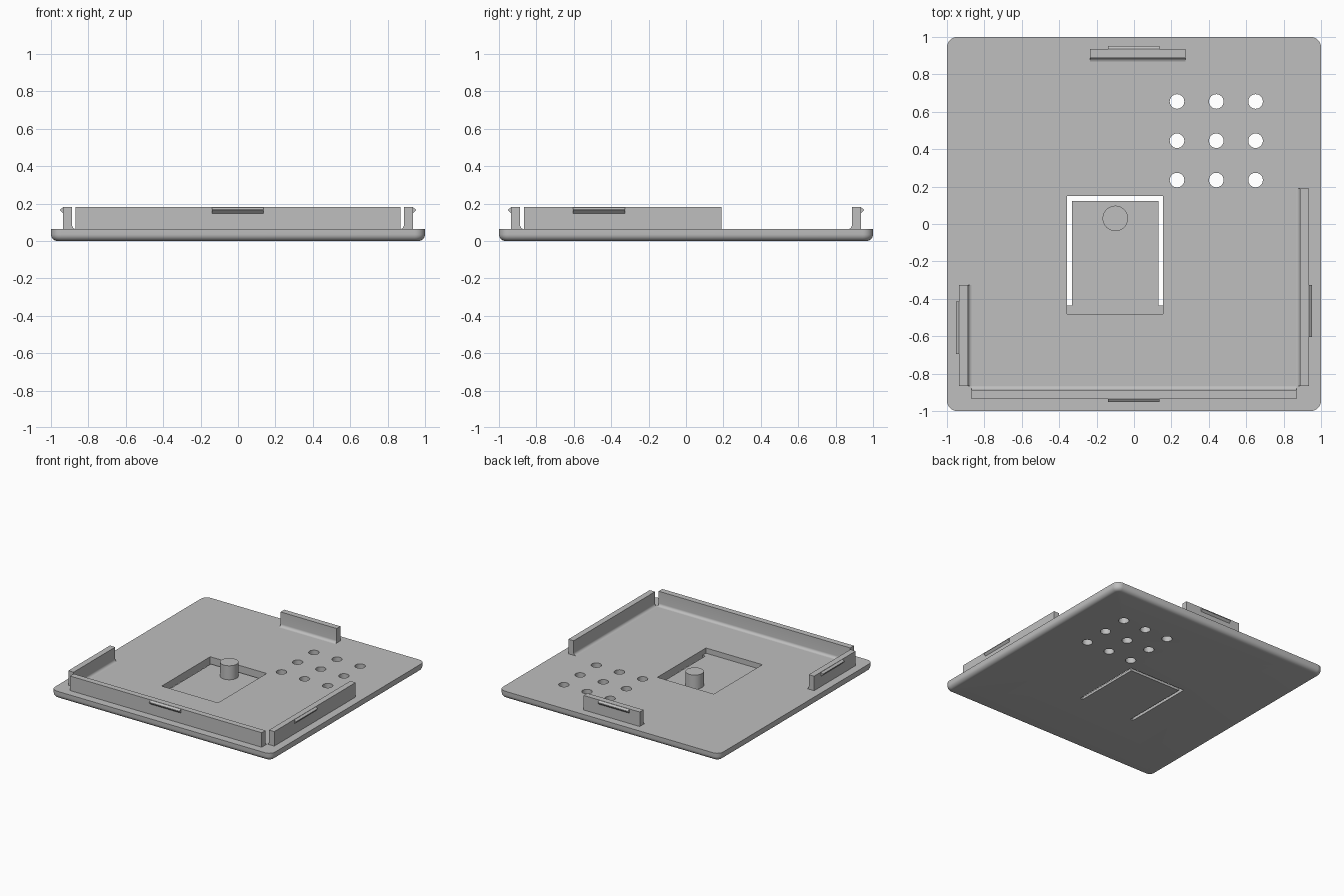
import bpy, bmesh, math
from mathutils import Matrix, Vector

if "Cube" in bpy.data.objects:
    bpy.data.objects.remove(bpy.data.objects["Cube"])

TOP = 0.063      # plate thickness
RIM = 0.182      # wall height
FLOOR = 0.02     # thickness of the flexible tab

grey = bpy.data.materials.new("light grey plastic")
grey.diffuse_color = (0.52, 0.52, 0.52, 1)
grey.use_nodes = True
grey.node_tree.nodes["Principled BSDF"].inputs["Base Color"].default_value = grey.diffuse_color


def finish(name, bm):
    bmesh.ops.recalc_face_normals(bm, faces=bm.faces)
    mesh = bpy.data.meshes.new(name)
    bm.to_mesh(mesh)
    bm.free()
    mesh.materials.append(grey)
    ob = bpy.data.objects.new(name, mesh)
    bpy.context.collection.objects.link(ob)
    return ob


def activate(ob):
    bpy.ops.object.select_all(action='DESELECT')
    ob.select_set(True)
    bpy.context.view_layer.objects.active = ob


def smooth(ob):
    activate(ob)
    bpy.ops.object.shade_smooth_by_angle(angle=math.radians(30))


def box(bm, x0, x1, y0, y1, z0, z1):
    m = Matrix.Translation(((x0 + x1) / 2, (y0 + y1) / 2, (z0 + z1) / 2))
    m = m @ Matrix.Diagonal((x1 - x0, y1 - y0, z1 - z0, 1))
    bmesh.ops.create_cube(bm, size=1, matrix=m)


def cylinder(bm, x, y, r, z0, z1, sides):
    bmesh.ops.create_cone(bm, cap_ends=True, segments=sides, radius1=r, radius2=r,
                          depth=z1 - z0, matrix=Matrix.Translation((x, y, (z0 + z1) / 2)))


def prism(bm, profile, x0, x1):
    """Extrude a (y, z) profile along x."""
    face = bm.faces.new([bm.verts.new((x0, y, z)) for y, z in profile])
    ext = bmesh.ops.extrude_face_region(bm, geom=[face])
    verts = [v for v in ext["geom"] if isinstance(v, bmesh.types.BMVert)]
    bmesh.ops.translate(bm, verts=verts, vec=(x1 - x0, 0, 0))


def cut(ob, build):
    bm = bmesh.new()
    build(bm)
    cutter = finish("cutter", bm)
    cutter.hide_render = True
    mod = ob.modifiers.new("cut", 'BOOLEAN')
    mod.operation = 'DIFFERENCE'
    mod.solver = 'EXACT'
    mod.object = cutter
    activate(ob)
    bpy.ops.object.modifier_apply(modifier=mod.name)
    bpy.data.objects.remove(cutter)


# Plate: rounded square with a rounded lower edge
def ring(bm, inset, z, radius=0.055, steps=8):
    verts = []
    for k, (sx, sy) in enumerate(((1, 1), (-1, 1), (-1, -1), (1, -1))):
        for i in range(steps + 1):
            a = math.pi / 2 * (k + i / steps)
            r = radius - inset
            verts.append(bm.verts.new((sx * (1 - radius) + r * math.cos(a),
                                       sy * (1 - radius) + r * math.sin(a), z)))
    return verts


bm = bmesh.new()
edge = 0.035
rings = []
for i in range(7):
    a = math.pi / 2 * i / 6
    rings.append(ring(bm, edge * (1 - math.sin(a)), edge * (1 - math.cos(a))))
rings.append(ring(bm, 0, TOP))
for low, high in zip(rings, rings[1:]):
    n = len(low)
    for i in range(n):
        j = (i + 1) % n
        bm.faces.new((low[i], low[j], high[j], high[i]))
bm.faces.new(rings[0][::-1])
bm.faces.new(rings[-1])
plate = finish("base_plate", bm)

# Recess above the tab, then the U-shaped slot around it
cut(plate, lambda b: box(b, -0.357, 0.155, -0.48, 0.15, FLOOR, 0.2))


def slot(b):
    outline = [(-0.357, -0.437), (-0.332, -0.437), (-0.332, 0.123), (0.13, 0.123),
               (0.13, -0.437), (0.155, -0.437), (0.155, 0.15), (-0.357, 0.15)]
    face = b.faces.new([b.verts.new((x, y, -0.1)) for x, y in outline])
    ext = bmesh.ops.extrude_face_region(b, geom=[face])
    verts = [v for v in ext["geom"] if isinstance(v, bmesh.types.BMVert)]
    bmesh.ops.translate(b, verts=verts, vec=(0, 0, 0.25))


cut(plate, slot)


# Vent holes, three by three
def vents(b):
    for x in (0.23, 0.44, 0.65):
        for y in (0.235, 0.445, 0.655):
            cylinder(b, x, y, 0.039, -0.1, 0.2, 32)


cut(plate, vents)
smooth(plate)

# Peg on the tab
bm = bmesh.new()
cylinder(bm, -0.1, 0.03, 0.068, FLOOR - 0.005, 0.135, 40)
smooth(finish("button_peg", bm))


# Walls with an inner foot fillet and an outer snap ridge
OUT, IN, FIL = -0.935, -0.887, 0.022
foot = [(IN + FIL * (1 - math.sin(a)), TOP + FIL * (1 - math.cos(a)))
        for a in (math.pi / 2 * i / 6 for i in range(7))]
wall_profile = [(OUT, RIM), (OUT, TOP - 0.01), (IN + FIL, TOP - 0.01)] + foot + [(IN, RIM)]
ridge_profile = [(OUT + 0.005, RIM - 0.002), (OUT, RIM - 0.002), (-0.951, 0.168),
                 (-0.951, 0.163), (OUT, 0.147), (OUT + 0.005, 0.147)]

for side, turn, span, ridge in (
        ("front", 0, (-0.87, 0.87), (-0.14, 0.135)),
        ("right", 90, (-0.865, 0.19), (-0.605, -0.325)),
        ("back", 180, (-0.275, 0.235), (-0.135, 0.14)),
        ("left", -90, (0.325, 0.865), (0.415, 0.695))):
    for part, profile, ends in (("wall", wall_profile, span),
                                ("snap_ridge", ridge_profile, ridge)):
        bm = bmesh.new()
        prism(bm, profile, *ends)
        bmesh.ops.rotate(bm, verts=bm.verts, cent=Vector(),
                         matrix=Matrix.Rotation(math.radians(turn), 3, 'Z'))
        smooth(finish(side + "_" + part, bm))
